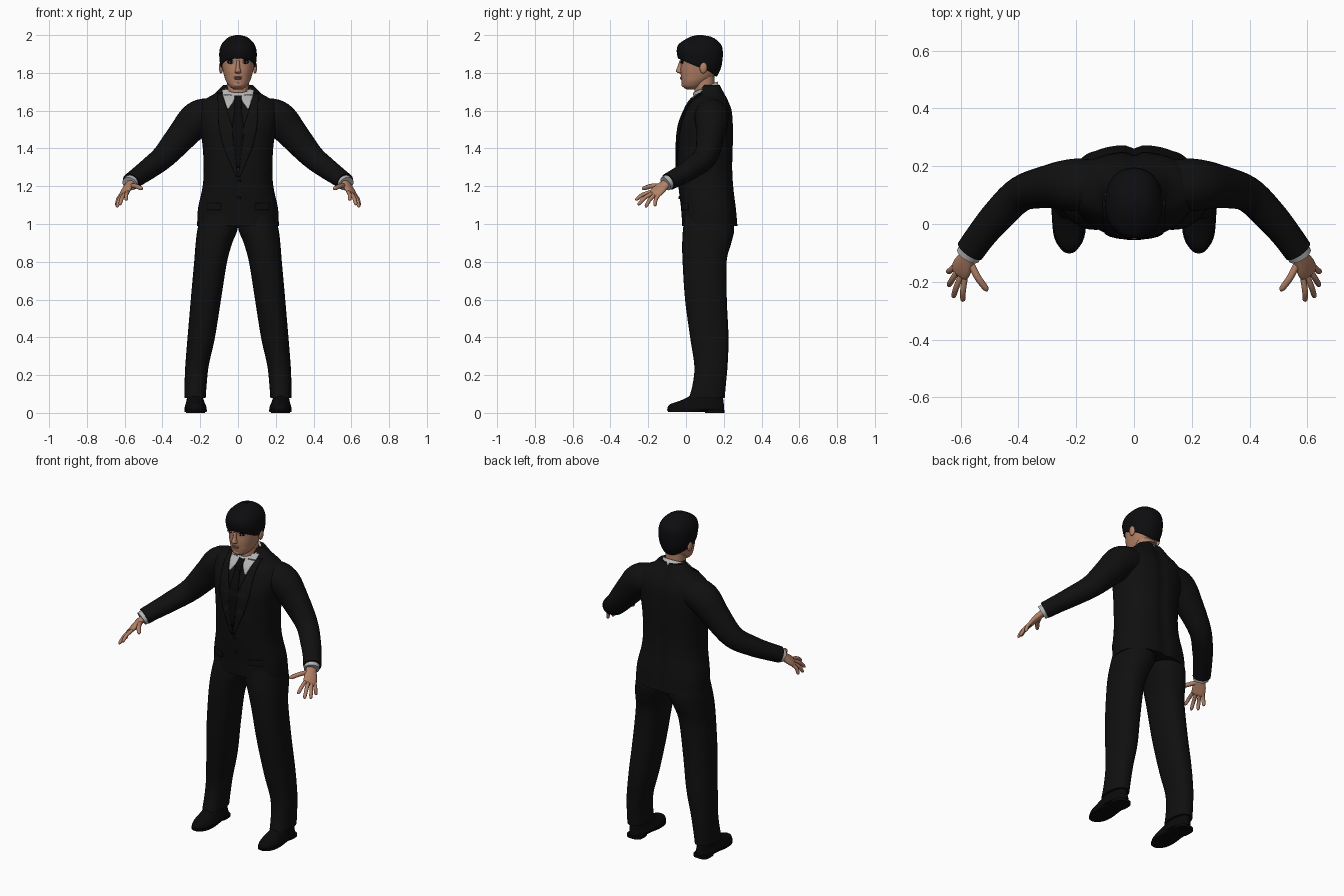
import bpy, bmesh, math
from mathutils import Vector, Matrix

if "Cube" in bpy.data.objects:
    bpy.data.objects.remove(bpy.data.objects["Cube"])


def material(name, r, g, b):
    m = bpy.data.materials.new(name)
    m.use_nodes = True
    m.diffuse_color = (r, g, b, 1)
    node = m.node_tree.nodes["Principled BSDF"]
    node.inputs["Base Color"].default_value = (r, g, b, 1)
    node.inputs["Roughness"].default_value = 0.9
    return m


SUIT = material("suit black", .005, .005, .005)
TIE = material("tie black", .003, .003, .003)
HAIR = material("hair black", .004, .004, .005)
SKIN = material("skin", .45, .22, .135)
LIP = material("lips", .3, .12, .085)
SHIRT = material("shirt grey", .45, .45, .45)
EYE = material("eye white", .5, .47, .44)


def finish(name, bm, mat, mirror=False, thick=0):
    bmesh.ops.recalc_face_normals(bm, faces=bm.faces)
    for f in bm.faces:
        f.smooth = len(f.verts) < 5
    me = bpy.data.meshes.new(name)
    bm.to_mesh(me)
    bm.free()
    me.materials.append(mat)
    ob = bpy.data.objects.new(name, me)
    bpy.context.scene.collection.objects.link(ob)
    if thick:
        s = ob.modifiers.new("thickness", 'SOLIDIFY')
        s.thickness, s.offset = thick, 0
    if mirror:
        ob.modifiers.new("mirror", 'MIRROR')
    return ob


def skin_rings(name, rings, mat, mirror=False, closed=True, caps=True, thick=0):
    bm = bmesh.new()
    vs = [[bm.verts.new(p) for p in r] for r in rings]
    n = len(vs[0])
    for a, b in zip(vs, vs[1:]):
        for j in range(n if closed else n - 1):
            k = (j + 1) % n
            bm.faces.new((a[j], a[k], b[k], b[j]))
    if closed and caps:
        bm.faces.new(vs[0])
        bm.faces.new(vs[-1])
    return finish(name, bm, mat, mirror, thick)


def smooth(rows, steps=6):
    # Catmull-Rom interpolation of number rows
    out = []
    for i in range(len(rows) - 1):
        p = [rows[max(0, min(len(rows) - 1, i + d))] for d in (-1, 0, 1, 2)]
        for s in range(steps):
            t = s / steps
            out.append([b + .5 * t * (c - a + t * (2 * a - 5 * b + 4 * c - d + t * (3 * (b - c) + d - a)))
                        for a, b, c, d in zip(*p)])
    return out + [list(rows[-1])]


def sym(rows):
    return smooth([(z, -r, r, y0, y1) for z, r, y0, y1 in rows])


def at(dense, z):
    for a, b in zip(dense, dense[1:]):
        if z <= b[0]:
            t = max(0, (z - a[0]) / max(1e-6, b[0] - a[0]))
            return [p + (q - p) * t for p, q in zip(a, b)]
    return dense[-1]


def oval(row, ang, e):
    z, x0, x1, y0, y1 = row
    c, s = math.cos(ang), math.sin(ang)
    k = lambda v: math.copysign(abs(v) ** (2 / e), v)
    return Vector(((x0 + x1) / 2 + (x1 - x0) / 2 * k(c), (y0 + y1) / 2 + (y1 - y0) / 2 * k(s), z))


def angles(n):
    return [math.tau * i / n for i in range(n)]


def loft(name, dense, mat, e=2.2, n=40, **kw):
    return skin_rings(name, [[oval(r, a, e) for a in angles(n)] for r in dense], mat, **kw)


def tube(name, pts, mat, ref=(0, 0, 1), n=20, **kw):
    # points are x, y, z, radius along ref, radius across
    d = smooth(pts, 5)
    rings = []
    for i, (x, y, z, a, b) in enumerate(d):
        t = (Vector(d[min(i + 1, len(d) - 1)][:3]) - Vector(d[max(i - 1, 0)][:3])).normalized()
        u = Vector(ref)
        u = (u - t * u.dot(t)).normalized()
        v = t.cross(u)
        rings.append([Vector((x, y, z)) + u * a * math.cos(g) + v * b * math.sin(g) for g in angles(n)])
    return skin_rings(name, rings, mat, mirror=True, **kw)


def ball(name, loc, size, mat, mirror=False):
    bm = bmesh.new()
    bmesh.ops.create_uvsphere(bm, u_segments=16, v_segments=10, radius=1,
                              matrix=Matrix.Translation(loc) @ Matrix.Diagonal((*size, 1)))
    return finish(name, bm, mat, mirror)


# Jacket body with a shallow groove down the back
E = 2.4
body = sym([(.99, .216, -.02, .274), (1.08, .212, -.026, .266), (1.2, .187, -.04, .252),
            (1.3, .182, -.045, .247), (1.42, .188, -.045, .25), (1.52, .205, -.035, .25),
            (1.6, .215, -.005, .243), (1.65, .19, .022, .225), (1.69, .125, .06, .205),
            (1.735, .08, .085, .182)])
jacket = loft("jacket_body", body, SUIT, e=E, n=64)
for v in jacket.data.vertices:
    if v.co.y > .15:
        v.co.y -= .013 * math.exp(-(v.co.x / .02) ** 2)


def panel(name, rows, mat, off, mirror=False):
    # thin plate that follows the jacket front; rows are z, x from, x to
    rings = []
    for a, b in zip(rows, rows[1:]):
        for s in range(9):
            z, x0, x1 = [p + (q - p) * s / 8 for p, q in zip(a, b)]
            _, _, rx, y0, y1 = at(body, z)
            ring = []
            for i in range(9):
                x = x0 + (x1 - x0) * i / 8
                k = max(0, 1 - abs(x / rx) ** E) ** (1 / E)
                ring.append((x, (y0 + y1) / 2 - (y1 - y0) / 2 * k - off, z))
            rings.append(ring)
    return skin_rings(name, rings, mat, mirror, closed=False, thick=.006)


panel("shirt_collar_points", [(1.61, .05, .056), (1.65, .022, .07), (1.68, .01, .08), (1.71, .03, .084)],
      SHIRT, .004, True)
panel("tie", [(1.3, -.01, .01), (1.5, -.032, .032), (1.62, -.017, .017), (1.63, -.022, .022),
              (1.68, -.018, .018)], TIE, .007)
panel("lapels", [(1.25, .002, .01), (1.4, .014, .075), (1.5, .026, .1), (1.6, .057, .105),
                 (1.69, .083, .108)], SUIT, .005, True)
panel("pocket_flaps", [(1.075, .09, .165), (1.11, .09, .165)], SUIT, .003, True)
for z in (1.14, 1.23):
    ball("jacket_button", (.006, at(body, z)[3] - .002, z), (.009, .005, .009), TIE)

# Shirt collar band, low in front and high behind
rings = []
for z, tilt, r, y0, y1 in ((1.67, .02, .09, .045, .185), (1.725, .03, .068, .036, .167),
                           (1.715, .03, .058, .048, .155)):
    rings.append([oval((z + tilt * math.sin(a), -r, r, y0, y1), a, 2) for a in angles(40)])
skin_rings("shirt_collar", rings, SHIRT, caps=False)

# Sleeves and cuffs
tube("sleeves", [(.06, .13, 1.585, .07, .08), (.14, .135, 1.58, .086, .088), (.215, .135, 1.557, .093, .09),
                 (.29, .13, 1.475, .082, .076), (.39, .105, 1.36, .065, .062), (.47, .03, 1.295, .056, .057),
                 (.525, -.035, 1.255, .05, .052), (.567, -.093, 1.224, .046, .05)], SUIT, n=28)
tube("shirt_cuffs", [(.55, -.07, 1.237, .04, .043), (.574, -.109, 1.213, .039, .043)], SHIRT)

# Hands: palm, four fingers and a thumb
across = Vector((.62, .72, -.3))
knuckle = Vector((.603, -.168, 1.16))
tube("palms", [(.56, -.085, 1.23, .028, .02), (.575, -.115, 1.206, .031, .02), (.592, -.145, 1.18, .039, .018),
               (*knuckle, .038, .014), (.607, -.178, 1.153, .028, .006)], SKIN, ref=across)


def finger(name, start, end, r):
    mid = (start + end) / 2 + Vector((.003, -.004, .006))
    tip = end + (end - start) * .04
    tube(name, [(*start, r, r), (*mid, r, r), (*end.lerp(mid, .15), r * .85, r * .85),
                (*tip, r * .2, r * .2)], SKIN, n=10)


for name, shift, tip in (("index_fingers", -.029, (.592, -.265, 1.128)), ("middle_fingers", -.01, (.625, -.252, 1.103)),
                         ("ring_fingers", .01, (.641, -.213, 1.091)), ("little_fingers", .029, (.643, -.165, 1.096))):
    finger(name, knuckle + across * shift, Vector(tip), .0105)
finger("thumbs", Vector((.568, -.13, 1.202)), Vector((.509, -.228, 1.187)), .0125)

# Trousers
loft("trouser_legs", smooth([(.08, .171, .284, .016, .205), (.15, .166, .283, .035, .211), (.25, .155, .279, .044, .22),
                             (.4, .122, .267, .022, .225), (.6, .09, .25, -.005, .216), (.8, .058, .232, -.018, .215),
                             (.9, .03, .224, -.02, .24), (.98, .001, .213, -.015, .255), (1.1, .001, .185, 0, .235)]),
     SUIT, e=2.3, mirror=True)

# Shoes with soles and heels
loft("shoes", smooth([(.012, .168, .281, -.095, .2), (.03, .167, .282, -.097, .202), (.048, .174, .277, -.08, .2),
                      (.065, .18, .273, -.03, .198), (.09, .187, .268, .02, .195), (.13, .19, .265, .06, .19)], 4),
     TIE, mirror=True)
loft("shoe_soles", [(.006, .166, .282, -.095, .1), (.018, .163, .285, -.102, .206)], TIE, mirror=True)
loft("shoe_heels", [(0, .176, .274, .1, .203), (.016, .176, .274, .1, .203)], TIE, e=3, mirror=True)

# Neck and head
loft("neck", sym([(1.64, .05, .04, .15), (1.7, .056, .045, .155), (1.74, .058, .045, .152), (1.81, .06, .04, .15)]), SKIN)
head = sym([(1.713, .022, .002, .05), (1.728, .045, -.018, .085), (1.755, .063, -.024, .12),
            (1.78, .072, -.027, .15), (1.81, .08, -.029, .165), (1.85, .087, -.028, .175),
            (1.9, .09, -.03, .18), (1.95, .075, -.01, .16), (1.98, .04, .03, .12)])
loft("head", head, SKIN)

# Hair cap whose lower edge rises from nape to forehead
cap = sym([(1.77, .064, .02, .158), (1.82, .088, -.03, .183), (1.86, .097, -.038, .192), (1.91, .099, -.049, .195),
           (1.95, .088, -.04, .186), (1.982, .06, .005, .152), (1.995, .035, .035, .12), (2, .012, .06, .09)])
rings = []
for i in range(-1, 29):
    ring = []
    for a in angles(48):
        low = 1.828 - .048 * math.sin(a)
        p = oval(at(cap, low + (2 - low) * max(i, 0) / 28), a, 2.2)
        if i < 0:
            p = Vector((p.x * .8, .075 + (p.y - .075) * .8, p.z + .005))
        ring.append(p)
    rings.append(ring)
skin_rings("hair", rings, HAIR, caps=False)
ball("crown", (0, .075, 1.985), (.03, .03, .0145), HAIR)

# Face
ball("ears", (.09, .092, 1.828), (.011, .02, .031), SKIN, True)
ball("eye_sockets", (.037, -.02, 1.859), (.022, .007, .011), HAIR, True)
ball("eyeballs", (.037, -.0235, 1.857), (.012, .006, .0055), EYE, True)
ball("pupils", (.037, -.0275, 1.857), (.005, .004, .0055), HAIR, True)
ball("eyebrows", (.039, -.0195, 1.873), (.024, .007, .005), HAIR, True)
loft("nose", smooth([(1.797, -.008, .008, -.034, -.02), (1.803, -.017, .017, -.048, -.01), (1.812, -.015, .015, -.054, -.01),
                     (1.835, -.01, .01, -.044, -.01), (1.865, -.009, .009, -.034, -.01)], 4), SKIN, n=20)
ball("upper_lip", (0, -.025, 1.777), (.024, .007, .004), LIP)
ball("lower_lip", (0, -.024, 1.769), (.02, .008, .0045), LIP)
ball("chin", (0, -.012, 1.738), (.025, .013, .014), SKIN)
